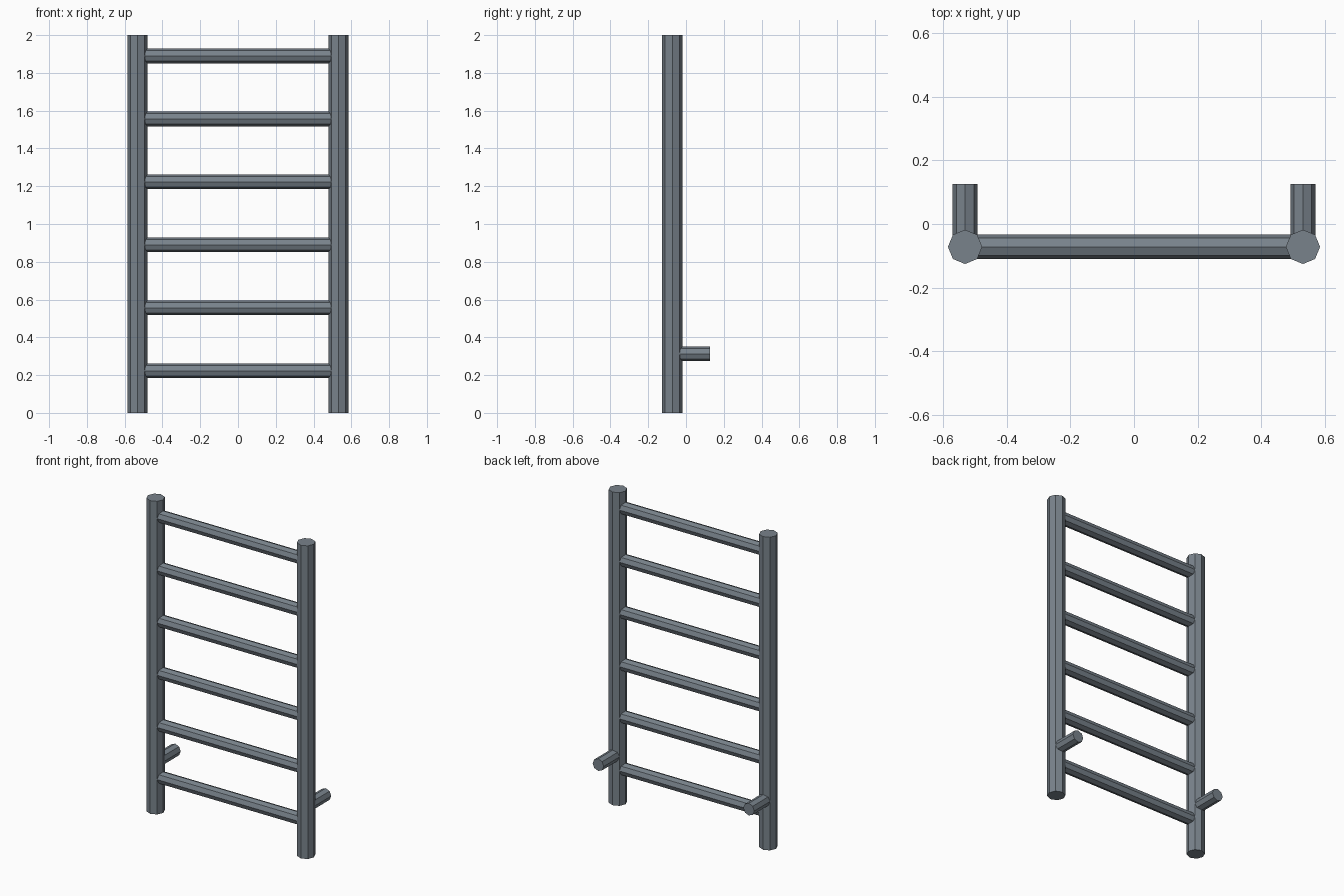
import bpy
import math

if "Cube" in bpy.data.objects:
    bpy.data.objects.remove(bpy.data.objects["Cube"])

steel = bpy.data.materials.new("blue_grey_steel")
steel.diffuse_color = (0.19, 0.225, 0.26, 1)
steel.use_nodes = True
steel.node_tree.nodes["Principled BSDF"].inputs["Base Color"].default_value = steel.diffuse_color

POST_X, POST_Y = 0.532, -0.072
POST_R, BAR_R = 0.054, 0.039


def tube(name, radius, length, centre, rotation=(0, 0, 0)):
    """Flat-shaded eight-sided bar with corners on its axes."""
    bpy.ops.mesh.primitive_cylinder_add(vertices=8, radius=radius, depth=length,
                                        location=centre, rotation=rotation)
    obj = bpy.context.object
    obj.name = name
    obj.data.materials.append(steel)
    return obj


# Upright posts, each with a wall peg pointing backwards
for side, sx in (("left", -1), ("right", 1)):
    tube(f"{side}_post", POST_R, 2.0, (sx * POST_X, POST_Y, 1.0))
    peg_end = 0.126
    tube(f"{side}_wall_peg", BAR_R, peg_end - POST_Y,
         (sx * POST_X, (peg_end + POST_Y) / 2, 0.313), (math.pi / 2, 0, 0))

# Six evenly spaced rungs, ending inside the posts
for i in range(6):
    tube(f"rung_{i + 1}", BAR_R, 2 * POST_X,
         (0, POST_Y, 0.223 + i / 3), (0, math.pi / 2, 0))
